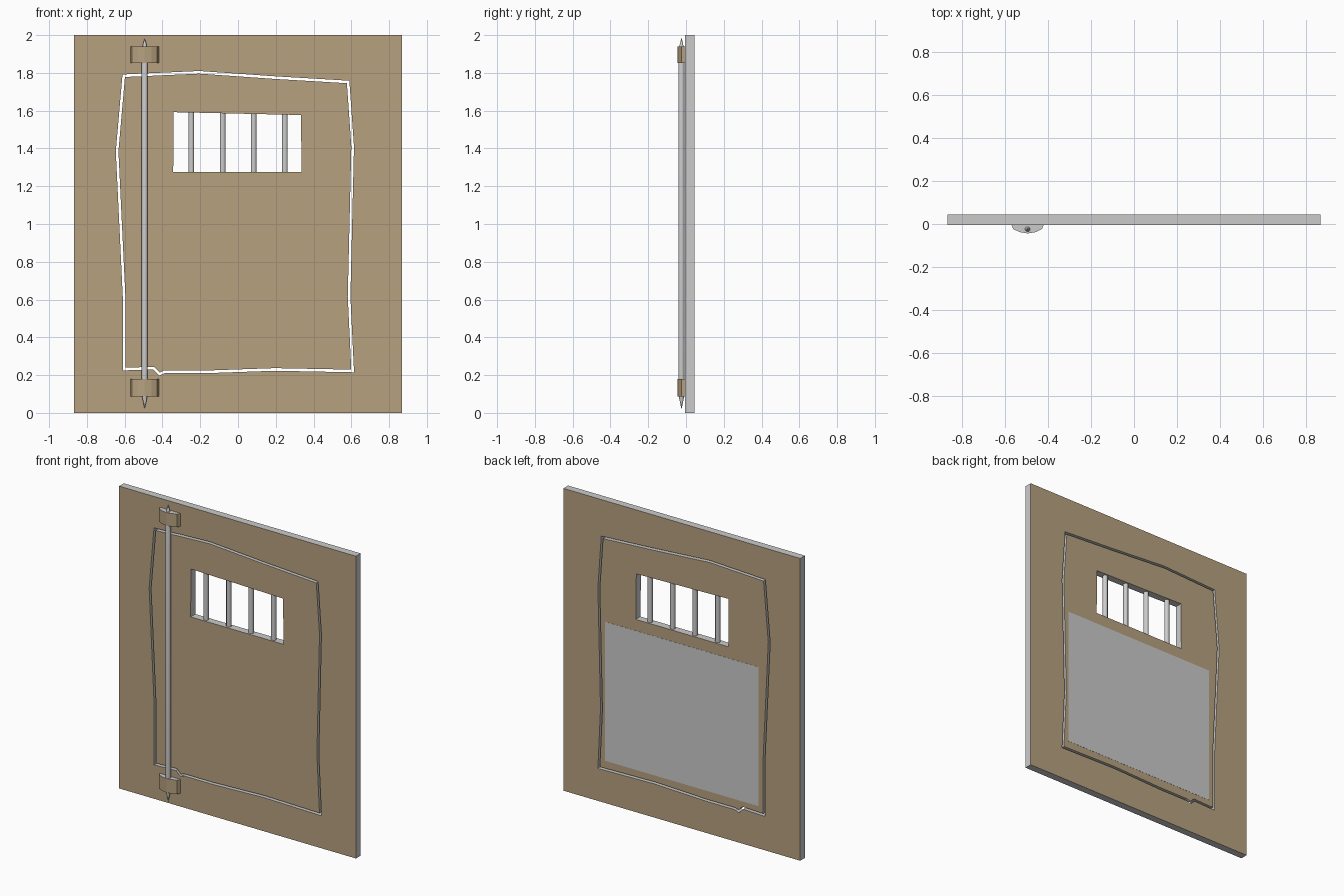
import bpy, bmesh, math
from mathutils import Vector, Matrix

if "Cube" in bpy.data.objects:
    bpy.data.objects.remove(bpy.data.objects["Cube"])


def material(name, rgb):
    m = bpy.data.materials.new(name)
    m.diffuse_color = (*rgb, 1)
    m.use_nodes = True
    m.node_tree.nodes["Principled BSDF"].inputs["Base Color"].default_value = m.diffuse_color
    return m


TAN = material("tan", (0.47, 0.358, 0.213))
GREY = material("light grey", (0.6, 0.6, 0.6))
FRONT, BACK = -0.005, 0.044


def finish(bm, name, mats, smooth=False):
    bmesh.ops.recalc_face_normals(bm, faces=bm.faces)
    me = bpy.data.meshes.new(name)
    bm.to_mesh(me)
    bm.free()
    ob = bpy.data.objects.new(name, me)
    bpy.context.collection.objects.link(ob)
    for m in mats:
        me.materials.append(m)
    if smooth:
        bpy.context.view_layer.objects.active = ob
        ob.select_set(True)
        bpy.ops.object.shade_smooth_by_angle(angle=math.radians(50))
        ob.select_set(False)
    return ob


def offset(pts, d):
    """Mitred offset of a clockwise outline; positive d grows it."""
    out = []
    for i, p in enumerate(pts):
        p, a, b = Vector(p), Vector(pts[i - 1]), Vector(pts[(i + 1) % len(pts)])
        e1, e2 = (p - a).normalized(), (b - p).normalized()
        n1, n2 = Vector((-e1.y, e1.x)), Vector((-e2.y, e2.x))
        n = (n1 + n2).normalized()
        out.append(p + n * d / max(n.dot(n1), 0.5))
    return out


def plate(name, outer, hole):
    """Slab with a hole: tan front and back, grey cut edges."""
    bm = bmesh.new()
    edges = []
    for loop in (outer, hole):
        vs = [bm.verts.new((p[0], FRONT, p[1])) for p in loop]
        edges += [bm.edges.new((vs[i - 1], vs[i])) for i in range(len(vs))]
    bmesh.ops.triangle_fill(bm, use_beauty=True, use_dissolve=False,
                            edges=edges, normal=(0, -1, 0))
    ret = bmesh.ops.extrude_face_region(bm, geom=bm.faces[:], use_keep_orig=True)
    bmesh.ops.translate(bm, vec=(0, BACK - FRONT, 0),
                        verts=[v for v in ret["geom"] if isinstance(v, bmesh.types.BMVert)])
    bm.normal_update()
    for f in bm.faces:
        f.material_index = 0 if abs(f.normal.y) > 0.5 else 1
    return finish(bm, name, (TAN, GREY))


# Wall and door slab, separated by a crooked gap
gap = [(-0.605, 1.785), (-0.205, 1.803), (0.195, 1.775), (0.583, 1.752),
       (0.607, 1.41), (0.588, 0.615), (0.607, 0.222), (0.195, 0.23),
       (-0.175, 0.217), (-0.39, 0.217), (-0.415, 0.206), (-0.447, 0.237),
       (-0.603, 0.232), (-0.603, 0.615), (-0.64, 1.385)]
window = [(-0.341, 1.592), (0.333, 1.577), (0.337, 1.275), (-0.343, 1.275)]
plate("wall", [(-0.867, 0), (-0.867, 2), (0.867, 2), (0.867, 0)], offset(gap, 0.007))
plate("door_panel", offset(gap, -0.007), window)

# Grey sheet on the back of the door
bm = bmesh.new()
bmesh.ops.create_cube(bm, size=1, matrix=Matrix.Translation((0, BACK, 0.74))
                      @ Matrix.Diagonal((1.126, 0.002, 0.92, 1)))
finish(bm, "back_sheet", (GREY,))


def turned(name, x, y, profile, sides=8):
    """Round bar from (radius, height) rings."""
    bm = bmesh.new()
    rings = [[bm.verts.new((x + r * math.cos(math.tau * (k + .5) / sides),
                            y + r * math.sin(math.tau * (k + .5) / sides), z))
              for k in range(sides)] for r, z in profile]
    for a, b in zip(rings, rings[1:]):
        for k in range(sides):
            j = (k + 1) % sides
            bm.faces.new((a[k], a[j], b[j], b[k]))
    bm.faces.new(rings[0])
    bm.faces.new(rings[-1])
    return finish(bm, name, (GREY,), True)


# Window bars
for i, x in enumerate((-0.247, -0.081, 0.083, 0.248)):
    turned(f"window_bar_{i + 1}", x, 0.02, [(0.0165, 1.27), (0.0165, 1.592)])

# Hinge rod with pointed ends
turned("hinge_rod", -0.494, -0.024,
       [(0.001, 0.022), (0.015, 0.085), (0.0175, 0.12), (0.0175, 1.9),
        (0.012, 1.94), (0.009, 1.955), (0.001, 1.983)])

# Brackets holding the rod: tan sides, grey ends
half = [(0.075, FRONT), (0.066, -0.024), (0.036, -0.038), (0.0, -0.044)]
section = half + [(-x, y) for x, y in half[-2::-1]]
for name, z0, z1 in (("lower_bracket", 0.087, 0.18), ("upper_bracket", 1.853, 1.94)):
    bm = bmesh.new()
    lo, hi = [[bm.verts.new((x - 0.494, y, z)) for x, y in section] for z in (z0, z1)]
    for k in range(len(section)):
        bm.faces.new((lo[k - 1], lo[k], hi[k], hi[k - 1]))
    for cap in (lo, hi):
        bm.faces.new(cap).material_index = 1
    finish(bm, name, (TAN, GREY))
